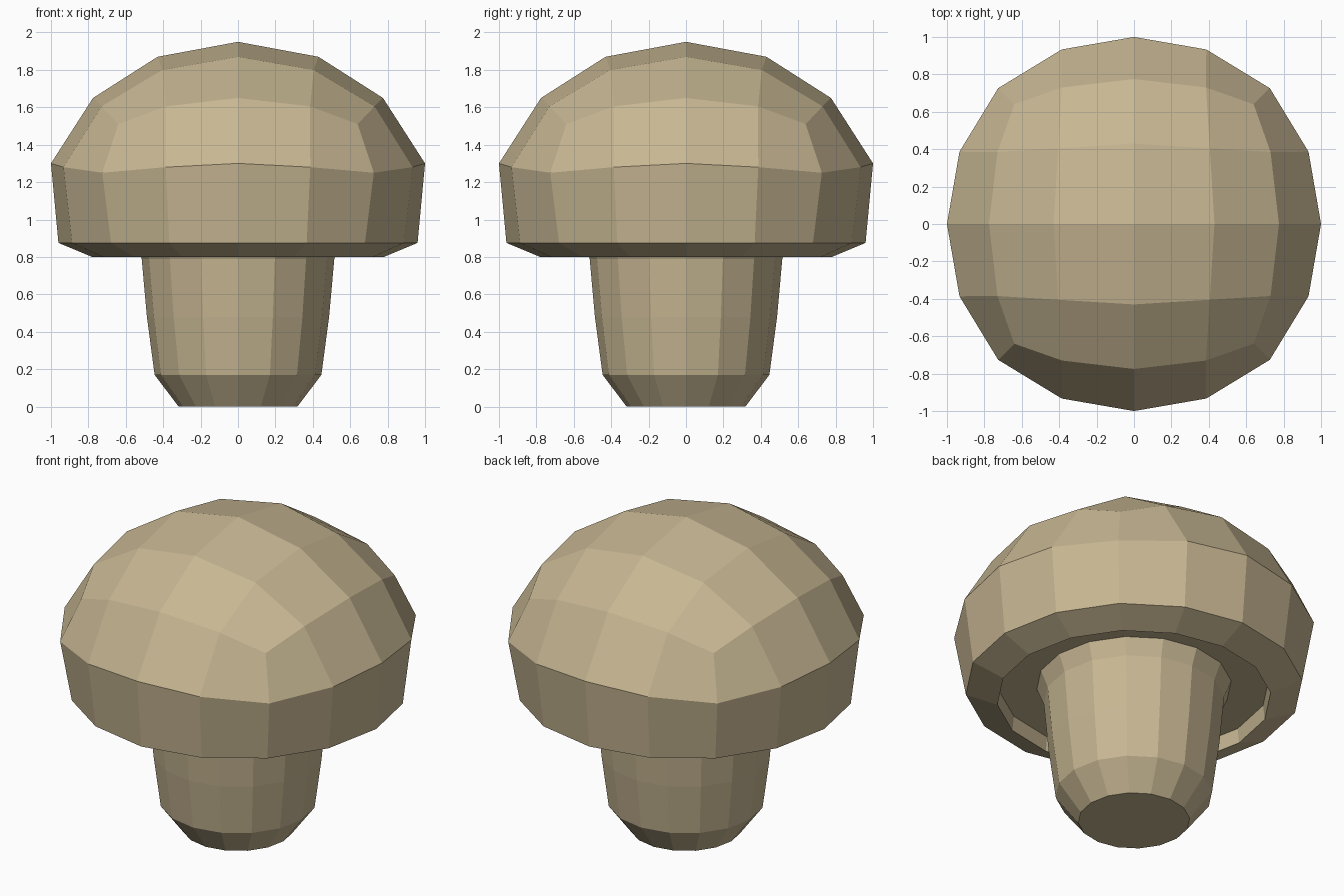
import bpy, bmesh, math

if "Cube" in bpy.data.objects:
    bpy.data.objects.remove(bpy.data.objects["Cube"])

tan = bpy.data.materials.new("mushroom_tan")
tan.diffuse_color = (0.57, 0.47, 0.29, 1)
tan.use_nodes = True
tan.node_tree.nodes["Principled BSDF"].inputs["Base Color"].default_value = tan.diffuse_color


def ring(bm, r, z):
    """Sixteen-sided loop of vertices."""
    return [bm.verts.new((r * math.cos(k * math.pi / 8), r * math.sin(k * math.pi / 8), z))
            for k in range(16)]


def bridge(bm, a, b):
    for k in range(16):
        n = (k + 1) % 16
        bm.faces.new((a[k], a[n], b[n], b[k]))


def finish(bm, name):
    bmesh.ops.recalc_face_normals(bm, faces=bm.faces)
    mesh = bpy.data.meshes.new(name)
    bm.to_mesh(mesh)
    bm.free()
    mesh.materials.append(tan)
    bpy.context.collection.objects.link(bpy.data.objects.new(name, mesh))


# Cap: rounded 4 x 4 grid on top, given for one eighth and mirrored
grid = {(0, 0): (0, 0, 1.95), (1, 0): (.43, 0, 1.87), (2, 0): (.775, 0, 1.65),
        (1, 1): (.405, .405, 1.80), (2, 1): (.73, .385, 1.605), (2, 2): (.64, .64, 1.51)}
bm = bmesh.new()
top = {}
for i in range(-2, 3):
    for j in range(-2, 3):
        a, b = abs(i), abs(j)
        x, y, z = grid[(max(a, b), min(a, b))]
        if b > a:
            x, y = y, x
        top[i, j] = bm.verts.new((math.copysign(x, i), math.copysign(y, j), z))
for i in range(-2, 2):
    for j in range(-2, 2):
        bm.faces.new((top[i, j], top[i + 1, j], top[i + 1, j + 1], top[i, j + 1]))
edge = sorted((v for k, v in top.items() if max(abs(k[0]), abs(k[1])) == 2),
              key=lambda v: round(math.atan2(v.co.y, v.co.x), 4) % math.tau)

# Wavy rim, side wall, lower bevel and recessed underside
rim = ring(bm, 1, 1.30)
for k, v in enumerate(rim):
    s, z = ((1, 1.30), (1.01, 1.28), (1.027, 1.25), (1.01, 1.28))[k % 4]
    v.co = (v.co.x * s, v.co.y * s, z)
loops = [edge, rim] + [ring(bm, r, z) for r, z in
                       ((.96, .875), (.78, .80), (.77, .89))]
for a, b in zip(loops, loops[1:]):
    bridge(bm, a, b)
bm.faces.new(loops[-1])
finish(bm, "cap")

# Stem, flaring slightly where it meets the cap
bm = bmesh.new()
loops = [ring(bm, r, z) for r, z in
         ((.318, 0), (.446, .17), (.487, .48), (.515, .79), (.555, .89))]
for a, b in zip(loops, loops[1:]):
    bridge(bm, a, b)
bm.faces.new(loops[0])
bm.faces.new(loops[-1])
finish(bm, "stem")
